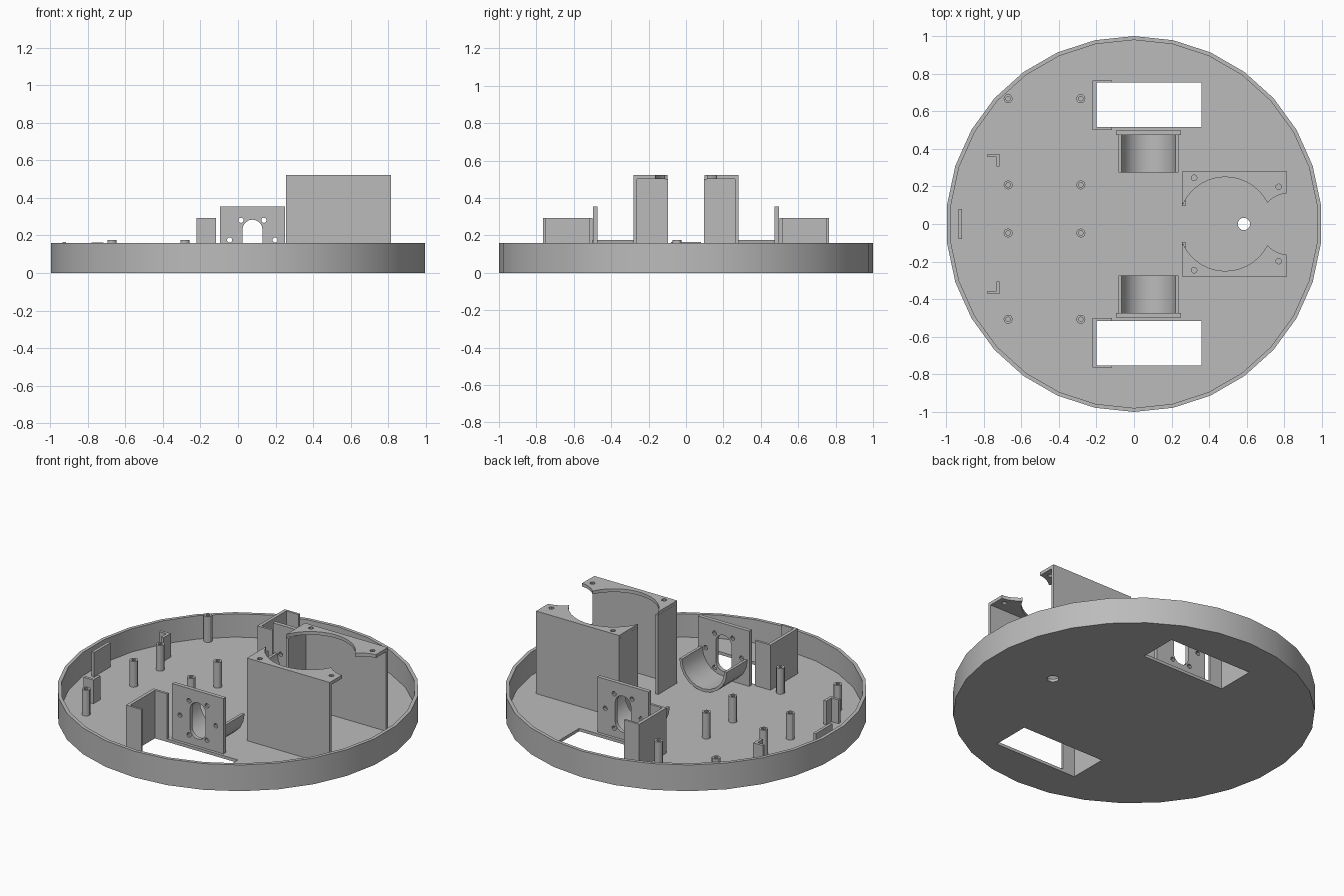
import bpy, bmesh
from math import sin, cos, radians, pi
from mathutils import Matrix

cube = bpy.data.objects.get("Cube")
if cube:
    bpy.data.objects.remove(cube, do_unlink=True)

grey = bpy.data.materials.new("plain grey plastic")
grey.use_nodes = True
grey.diffuse_color = (0.5, 0.5, 0.5, 1)
grey.node_tree.nodes["Principled BSDF"].inputs["Base Color"].default_value = (0.5, 0.5, 0.5, 1)


def arc(cx, cy, r, start, end, steps):
    """Points along an arc, angles in degrees."""
    angles = [radians(start + (end - start) * i / steps) for i in range(steps + 1)]
    return [(cx + r * cos(a), cy + r * sin(a)) for a in angles]


def circle(cx, cy, r, sides):
    return arc(cx, cy, r, 90, 450, sides)[:-1]


def rect(x0, y0, x1, y1):
    return [(x0, y0), (x1, y0), (x1, y1), (x0, y1)]


def extrude(name, loops, low, high, upright=False):
    """Extrude outlines (inner loops become holes) along z, or along y if upright."""
    curve = bpy.data.curves.new(name, "CURVE")
    curve.dimensions = "2D"
    curve.fill_mode = "BOTH"
    curve.extrude = abs(high - low) / 2
    for loop in loops:
        spline = curve.splines.new("POLY")
        spline.points.add(len(loop) - 1)
        for point, (u, v) in zip(spline.points, loop):
            point.co = (u, v, 0, 1)
        spline.use_cyclic_u = True
    helper = bpy.data.objects.new(name + " outline", curve)
    bpy.context.collection.objects.link(helper)
    graph = bpy.context.evaluated_depsgraph_get()
    mesh = bpy.data.meshes.new_from_object(helper.evaluated_get(graph))
    bpy.data.objects.remove(helper, do_unlink=True)

    middle = (low + high) / 2
    if upright:
        place = Matrix.Translation((0, middle, 0)) @ Matrix.Rotation(pi / 2, 4, "X")
    else:
        place = Matrix.Translation((0, 0, middle))
    mesh.transform(place)
    bm = bmesh.new()
    bm.from_mesh(mesh)
    bmesh.ops.remove_doubles(bm, verts=bm.verts, dist=0.0001)
    bmesh.ops.recalc_face_normals(bm, faces=bm.faces)
    bm.to_mesh(mesh)
    bm.free()
    mesh.name = name
    mesh.materials.clear()
    mesh.materials.append(grey)
    mesh.shade_smooth()
    mesh.set_sharp_from_angle(angle=radians(30))
    obj = bpy.data.objects.new(name, mesh)
    bpy.context.collection.objects.link(obj)
    return obj


FLOOR = 0.018
BASE = 0.008     # parts are sunk slightly into the floor

# Round tray: floor with two wheel openings and a caster hole, then the rim
extrude("tray_floor", [circle(0, 0, 0.99, 30),
                       rect(-0.2, 0.515, 0.36, 0.752),
                       rect(-0.2, -0.752, 0.36, -0.515),
                       circle(0.585, 0, 0.033, 16)], 0, FLOOR)
extrude("tray_rim", [circle(0, 0, 1, 30), circle(0, 0, 0.979, 30)], 0, 0.16)

# Hollow screw posts
for x in (-0.67, -0.283):
    for y in (0.667, 0.208, -0.048, -0.507):
        extrude("screw_post", [circle(x, y, 0.024, 12), circle(x, y, 0.012, 10)], BASE, 0.175)

# Small end stop near the rim
extrude("end_stop", [rect(-0.933, -0.08, -0.915, 0.08)], BASE, 0.165)

MX, MZ = 0.077, 0.176    # motor axis
for side, s in (("back", 1), ("front", -1)):
    def mirrored(loop):
        return [(x, s * y) for x, y in loop]

    # Motor mounting plate with a slot and six screw holes
    slot = arc(MX, 0.231, 0.053, 0, 180, 10) + arc(MX, 0.115, 0.053, 180, 360, 10)
    holes = [circle(MX + 0.121 * cos(k * pi / 3), MZ + 0.121 * sin(k * pi / 3), 0.014, 10)
             for k in range(6)]
    extrude(side + "_motor_plate", [rect(-0.096, BASE, 0.25, 0.355), slot] + holes,
            s * 0.473, s * 0.497, upright=True)

    # Half-round motor cradle
    cradle = arc(MX, MZ, 0.16, 180, 360, 10) + arc(MX, MZ, 0.143, 360, 180, 10)
    extrude(side + "_motor_cradle", [cradle], s * 0.275, s * 0.474, upright=True)

    # Three-sided guard around the end of the wheel opening
    guard = [(-0.117, 0.5), (-0.22, 0.5), (-0.22, 0.765), (-0.117, 0.765),
             (-0.117, 0.752), (-0.2, 0.752), (-0.2, 0.515), (-0.117, 0.515)]
    extrude(side + "_wheel_guard", [mirrored(guard)], 0, 0.293)

    # Angled corner stop
    corner = [(-0.78, 0.373), (-0.715, 0.373), (-0.715, 0.305),
              (-0.733, 0.305), (-0.733, 0.356), (-0.78, 0.356)]
    extrude(side + "_corner_stop", [mirrored(corner)], BASE, 0.163)

    # Tall stand: two walls carrying a scooped top plate with screw holes
    x0, x1, out = 0.256, 0.815, 0.28
    walls = [(x0, 0.097), (x0, out), (x1, out), (x1, out - 0.018),
             (x0 + 0.018, out - 0.018), (x0 + 0.018, 0.097)]
    extrude(side + "_stand_walls", [mirrored(walls)], BASE, 0.502)
    top = ([(x0, out), (x1, out)] + arc(0.83, 0, 0.165, 95, 131, 5)
           + arc(0.487, 0, 0.25, 27, 157, 14))
    extrude(side + "_stand_top", [mirrored(top),
                                  circle(0.32, s * 0.246, 0.015, 10),
                                  circle(0.77, s * 0.198, 0.015, 10)], 0.502, 0.522)
